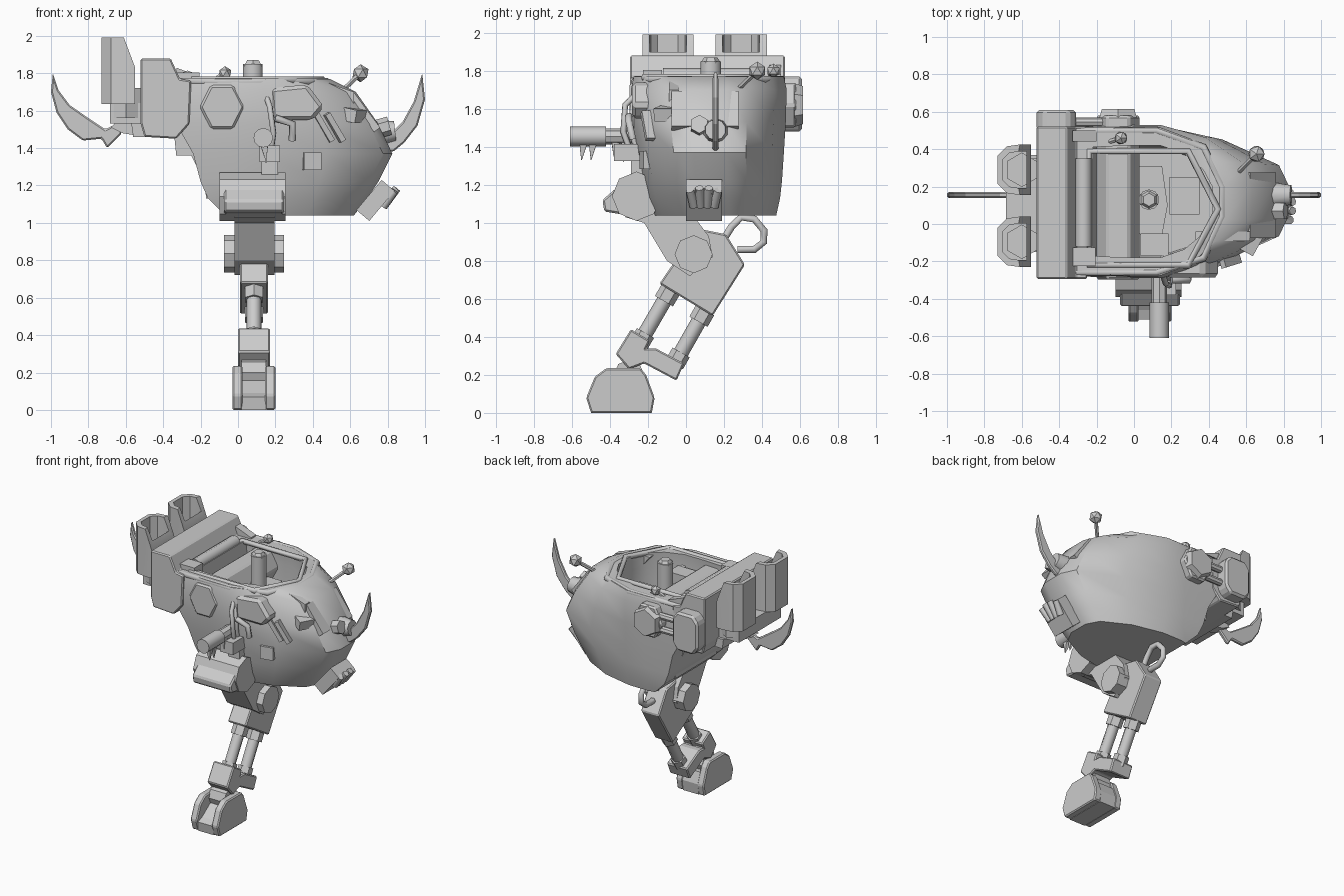
import bpy, bmesh, math
from mathutils import Vector, Matrix

LX = 0.085  # leg centre line


def finish(name, bm, smooth=0):
    bmesh.ops.recalc_face_normals(bm, faces=bm.faces)
    me = bpy.data.meshes.new(name)
    bm.to_mesh(me)
    bm.free()
    ob = bpy.data.objects.new(name, me)
    bpy.context.collection.objects.link(ob)
    if smooth:
        bpy.ops.object.select_all(action='DESELECT')
        ob.select_set(True)
        bpy.context.view_layer.objects.active = ob
        bpy.ops.object.shade_smooth_by_angle(angle=math.radians(smooth))
    return ob


def loft(name, rings, smooth=0):
    bm = bmesh.new()
    vs = [[bm.verts.new(p) for p in r] for r in rings]
    n = len(vs[0])
    for a, b in zip(vs, vs[1:]):
        for i in range(n):
            j = (i + 1) % n
            bm.faces.new((a[i], a[j], b[j], b[i]))
    bm.faces.new(vs[0])
    bm.faces.new(vs[-1])
    return finish(name, bm, smooth)


def prism(name, pts, axis, a, b, bevel=0.0):
    put = {'x': lambda p, d: (d, p[0], p[1]), 'y': lambda p, d: (p[0], d, p[1]),
           'z': lambda p, d: (p[0], p[1], d)}[axis]
    ob = loft(name, [[put(p, d) for p in pts] for d in (a, b)])
    if bevel:
        m = ob.modifiers.new('edge', 'BEVEL')
        m.width, m.segments = bevel, 1
    return ob


def rod(name, a, b, r, r2=None, n=8, smooth=0):
    a, b = Vector(a), Vector(b)
    d = b - a
    bm = bmesh.new()
    bmesh.ops.create_cone(bm, cap_ends=True, segments=n, radius1=r, radius2=r if r2 is None else r2,
                          depth=d.length, matrix=Matrix.Translation((a + b) / 2) @
                          d.to_track_quat('Z', 'Y').to_matrix().to_4x4())
    return finish(name, bm, smooth)


def box(name, c, s, rot=(0, 0, 0)):
    bm = bmesh.new()
    r = Matrix.Rotation(rot[2], 4, 'Z') @ Matrix.Rotation(rot[1], 4, 'Y') @ Matrix.Rotation(rot[0], 4, 'X')
    bmesh.ops.create_cube(bm, size=1, matrix=Matrix.Translation(c) @ r @ Matrix.Diagonal((*s, 1)))
    return finish(name, bm)


def tube(name, pts, r, cyclic=False):
    cu = bpy.data.curves.new(name, 'CURVE')
    cu.dimensions, cu.bevel_depth, cu.bevel_resolution, cu.use_fill_caps = '3D', r, 1, True
    sp = cu.splines.new('POLY')
    sp.points.add(len(pts) - 1)
    for p, q in zip(sp.points, pts):
        p.co = (*q, 1)
    sp.use_cyclic_u = cyclic
    ob = bpy.data.objects.new(name, cu)
    bpy.context.collection.objects.link(ob)
    return ob


def ball(name, c, r):
    bm = bmesh.new()
    bmesh.ops.create_icosphere(bm, subdivisions=1, radius=r, matrix=Matrix.Translation(c))
    return finish(name, bm)


# hull: stacked plan outlines, folded over the rim into the cockpit well
def plan(z, xb, xf, w, nose, cy=.12):
    k = xf - 0.12
    half = [(xb, w * .97), (-0.02, w), (0.14, w), (0.12 + .5 * k, w * .78 + nose * .12),
            (xf - 0.05, nose), (xf, nose * .45)]
    return [(x, cy + y, z) for x, y in half] + [(x, cy - y, z) for x, y in reversed(half)]


loft('hull', [plan(*r) for r in (
    (1.04, -0.07, 0.62, .325, .17, .15), (1.13, -0.16, 0.69, .355, .18, .14), (1.22, -0.20, 0.75, .37, .185, .135),
    (1.37, -0.24, 0.825, .39, .19, .125), (1.53, -0.33, 0.75, .405, .20), (1.70, -0.35, 0.63, .41, .21),
    (1.77, -0.35, 0.49, .395, .21), (1.77, -0.22, 0.42, .30, .17), (1.66, -0.22, 0.42, .31, .18),
    (1.38, -0.18, 0.44, .29, .16))], smooth=38)

# cockpit rim frames
hexrim = [(-0.24, .39), (.29, .39), (.45, .08), (.29, -.22), (-0.24, -.22)]
tube('cockpit_frame', [(x, y, 1.765) for x, y in hexrim], .02, True)
tube('outer_rim', [(x, y, 1.755) for x, y in
                   [(-.33, .50), (.12, .50), (.37, .41), (.47, .2), (.47, .04), (.37, -.18), (.12, -.26), (-.33, -.26)]],
     .022, True)
rod('rear_roll', (-.27, -.12, 1.77), (-.27, .35, 1.77), .045, n=8, smooth=50)
box('roll_end', (-.27, -.175, 1.77), (.13, .1, .07))

# cockpit contents
rod('control_column', (.08, .13, 1.4), (.08, .13, 1.85), .055, n=10, smooth=40)
rod('column_cap', (.08, .13, 1.84), (.08, .13, 1.87), .055, .035, n=6)
prism('seat_back', [(0, -.03), (.04, -.06), (.15, -.06), (.18, .1), (.15, .31), (.03, .31)], 'z', 1.45, 1.6)
box('console', (.11, -.11, 1.58), (.15, .12, .2))
box('dashboard', (.27, .15, 1.5), (.16, .2, .2))

# transverse hexagonal hub
hexa = [(-.085 + .12 * math.cos(i * math.pi / 3), 1.62 + .135 * math.sin(i * math.pi / 3)) for i in range(6)]
prism('cross_hub', hexa, 'y', -.297, .58, .012)
rod('hub_cap', (-.085, .57, 1.62), (-.085, .615, 1.62), .115, .1, n=6)

# rear engine housing and its stepped underside
prism('engine_housing', [(-.52, 1.88), (-.36, 1.88), (-.31, 1.77), (-.25, 1.76), (-.26, 1.53), (-.33, 1.45),
                         (-.50, 1.46), (-.52, 1.53)], 'y', -.295, .52, .008)
prism('underside_steps', [(-.57, 1.53), (-.56, 1.46), (-.34, 1.46), (-.33, 1.36), (-.25, 1.36), (-.18, 1.22),
                          (-.17, 1.13), (0, 1.13), (0, 1.53)], 'y', -.12, .37)
prism('side_tank', [(-.52, 1.53), (-.48, 1.48), (-.35, 1.48), (-.31, 1.53), (-.31, 1.72), (-.35, 1.77),
                    (-.48, 1.77), (-.52, 1.72)], 'y', .5, .61, .015)
for z in (1.57, 1.67):
    rod('tank_pipe', (-.36, .545, z), (-.12, .545, z), .025)

# hollow exhaust stacks with a sloped lip
for y0 in (-.095, .29):
    half = [(-.55, .135), (-.61, .135), (-.68, .125), (-.73, .075)]
    out = half + [(x, -y) for x, y in reversed(half)]
    inn = [(-.635 + (x + .635) * .7, y * .72) for x, y in out]

    def lip(p):
        return 1.99 - max(0, p[0] + .61) * 2.65

    loft('exhaust_stack', [[(x, y + y0, 1.635) for x, y in out], [(x, y + y0, lip((x, y))) for x, y in out],
                           [(x, y + y0, lip((x, y))) for x, y in inn], [(x, y + y0, 1.68) for x, y in inn]], 30)
    rod('exhaust_pipe', (-.60, y0, 1.56), (-.60, y0, 1.72), .092, n=6)
box('exhaust_base', (-.60, .1, 1.585), (.17, .5, .11))

# curved blades on tail and nose
prism('tail_blade', [(-.99, 1.80), (-.96, 1.71), (-.90, 1.63), (-.80, 1.56), (-.71, 1.50), (-.65, 1.53),
                     (-.62, 1.48), (-.70, 1.40), (-.73, 1.45), (-.83, 1.44), (-.91, 1.50), (-.97, 1.59),
                     (-1.0, 1.70)], 'y', .14, .17, .008)
prism('tail_bracket', [(-.68, 1.51), (-.62, 1.48), (-.5, 1.46), (-.5, 1.56), (-.62, 1.57)], 'y', .11, .2)
prism('nose_horn', [(.985, 1.80), (1.0, 1.66), (.96, 1.52), (.89, 1.43), (.83, 1.38), (.76, 1.39),
                    (.80, 1.46), (.88, 1.54), (.94, 1.65)], 'y', .14, .17, .008)
rod('horn_socket', (.66, .155, 1.47), (.84, .155, 1.49), .085, .055, n=10, smooth=40)
rod('nose_lamp', (.74, .07, 1.50), (.81, .07, 1.52), .05, n=6)

# jaw plate with stubby splayed fingers
tilt = math.radians(40)
box('jaw_plate', (.735, .095, 1.12), (.09, .19, .21), (0, tilt, 0))
for i in range(4):
    s = i - 1.5
    rod('jaw_finger', (.775, .095 + s * .035, 1.09), (.855 - .012 * abs(s), .095 + s * .05, 1.19 - .012 * abs(s)),
        .026, .022, n=8, smooth=50)

# armour panels and brow pieces
prism('side_brow', [(.18, 1.55), (.17, 1.72), (.37, 1.74), (.46, 1.62), (.40, 1.55)], 'y', -.285, -.17, .02)
box('side_vent', (.39, -.185, 1.33), (.095, .1, .095), (0, 0, .2))
for x in (.46, .52):
    box('cheek_slat', (x - .01, -.18, 1.51), (.03, .09, .17), (0, -.55, .3))
tube('brow_pipe', [(.29, -.28, 1.44), (.29, -.30, 1.53), (.2, -.30, 1.56)], .02)
box('face_panel', (.675, .10, 1.59), (.04, .35, .23), (0, -.64, 0))
box('face_block', (.60, -.09, 1.58), (.13, .11, .07), (0, .2, -.5))
prism('rear_fin', [(-.33, 1.76), (-.33, 1.83), (-.2, 1.78), (-.2, 1.76)], 'y', .44, .5)
prism('side_scoop', [(.33, 1.75), (.45, 1.76), (.62, 1.70), (.62, 1.62), (.4, 1.66)], 'y', -.09, -.04)

# knobbed levers
for a, b in (((.53, .25, 1.68), (.655, .375, 1.80)), ((-.13, .44, 1.76), (-.07, .46, 1.80))):
    rod('lever', a, b, .014, n=6)
    ball('lever_knob', b, .048 if b[0] > 0 else .038)

# side gun with ragged spikes
rod('gun_barrel', (.135, -.61, 1.455), (.135, -.42, 1.455), .052, n=12, smooth=40)
rod('gun_body', (.135, -.43, 1.455), (.135, -.2, 1.455), .042, n=8)
box('gun_mount', (.17, -.3, 1.37), (.11, .16, .09))
for y, s in ((-.54, .09), (-.49, .09), (-.37, .07), (-.32, .1), (-.27, .12)):
    rod('gun_spike', (.14, y, 1.42), (.15, y - .01, 1.42 - s), .03, .002, n=4)
for y in (-.33, -.29, -.25):
    tube('gun_cable', [(.17, y + .05, 1.34), (.19, y, 1.48), (.17, y + .01, 1.62), (.15, y + .07, 1.68)], .016)

# hip
prism('hip_block', [(-.43, 1.06), (-.25, 1.03), (-.16, 1.05), (-.16, 1.2), (-.2, 1.25), (-.29, 1.25), (-.44, 1.12)],
      'x', -.075, .245, .01)
rod('hip_disc', (-.1, -.26, 1.14), (.255, -.26, 1.14), .13, n=8)
box('hip_neck', (.17, -.22, 1.28), (.09, .14, .12))

# thigh and knee
prism('thigh', [(-.19, 1.24), (-.32, 1.03), (-.22, 1.0), (-.10, .80), (.02, .72), (.14, .82), (.12, .93),
                (.03, 1.05), (.0, 1.12)], 'x', -.02, .195)
rod('knee_disc', (-.075, .04, .835), (.245, .04, .835), .1, n=8)
prism('shin_block', [(-.14, .68), (.14, .51), (.31, .78), (.21, .94), (.06, .97)], 'x', .01, .16, .008)
tube('shin_hook', [(LX, *p) for p in ((.19, .90), (.24, .98), (.29, 1.03), (.36, 1.02), (.41, .96), (.41, .90),
                                      (.36, .86), (.27, .86))], .022)

# pistons
for a, b in (((-.08, .65), (-.26, .34)), ((.10, .54), (-.07, .24))):
    A, B = Vector((LX, *a)), Vector((LX, *b))
    rod('piston_rod', A, B, .04, n=8, smooth=50)
    rod('piston_collar', A, A.lerp(B, .2), .055, n=6)
    rod('piston_base', A.lerp(B, .74), A.lerp(B, .95), .052, n=6)

# ankle and foot
prism('ankle', [(-.29, .44), (-.19, .38), (-.21, .34), (-.16, .34), (-.01, .26), (-.05, .17), (-.22, .26),
                (-.30, .23), (-.37, .31)], 'x', 0, .17, .008)
rod('ankle_ball', (.02, -.30, .2), (.15, -.30, .2), .08, n=8)
side = [(-.50, 0), (-.18, 0), (-.165, .08), (-.21, .20), (-.24, .235), (-.42, .235), (-.48, .19), (-.525, .08)]
for x in (-.03, .145):
    prism('foot_side', side, 'x', x, x + .055, .008)
prism('foot_core', [(-.50, 0), (-.18, 0), (-.17, .08), (-.20, .16), (-.36, .16), (-.46, .09), (-.51, .07)],
      'x', .02, .15)
